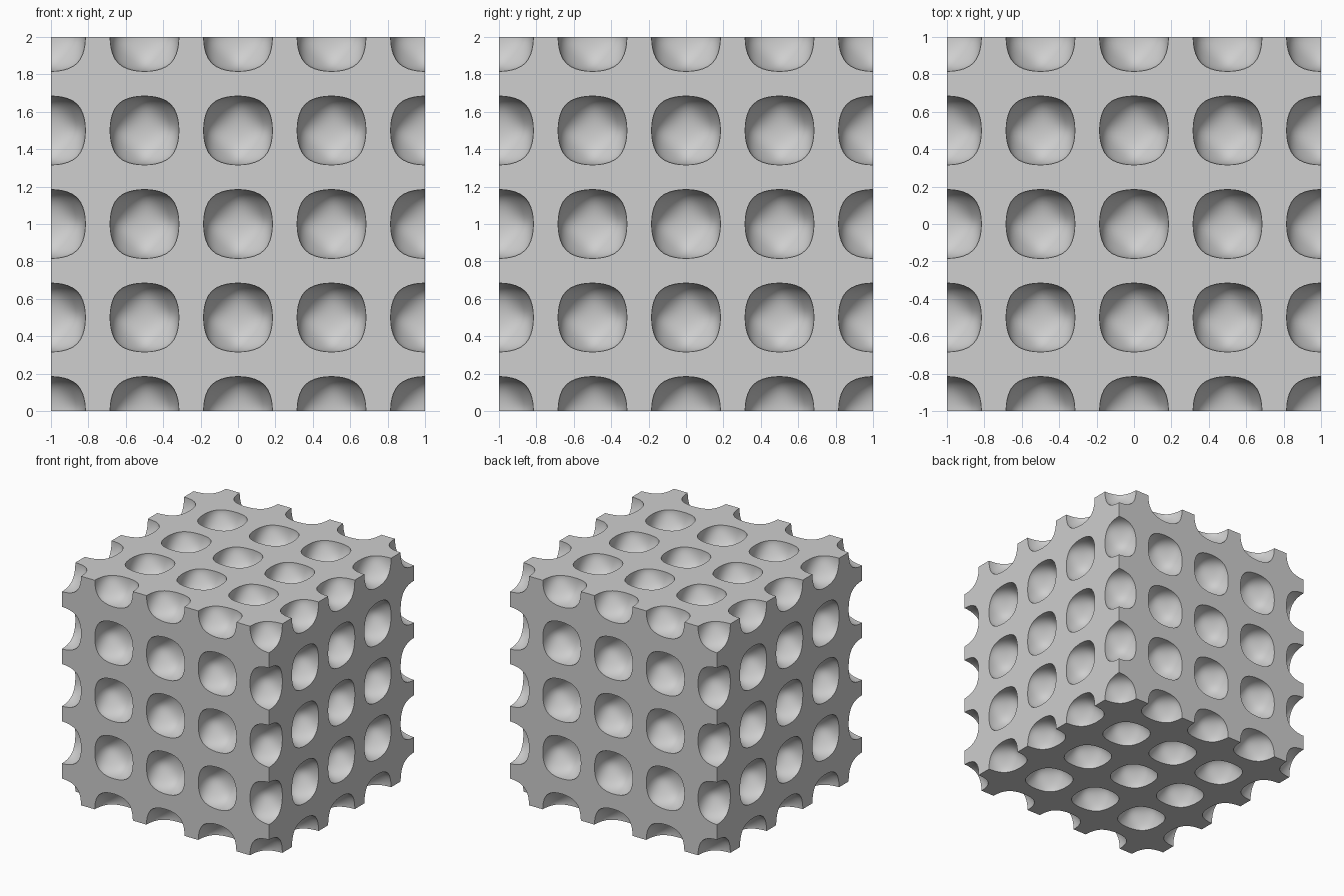
import bpy
import bmesh
import math
from mathutils import Matrix, Vector

default = bpy.data.objects.get("Cube")
if default:
    bpy.data.objects.remove(default, do_unlink=True)

SIZE = 2.0
PITCH = 0.5        # spacing of the cavities
RADIUS = 0.184     # half width of a cavity
SEGMENTS = 11      # odd, so no vertex lies on a cut plane


def make_material(name, rgb):
    mat = bpy.data.materials.new(name)
    mat.use_nodes = True
    mat.diffuse_color = (*rgb, 1)
    mat.node_tree.nodes["Principled BSDF"].inputs["Base Color"].default_value = (*rgb, 1)
    return mat


def make_object(name, bm):
    mesh = bpy.data.meshes.new(name)
    bm.to_mesh(mesh)
    bm.free()
    obj = bpy.data.objects.new(name, mesh)
    bpy.context.collection.objects.link(obj)
    return obj


def wave(co):
    """Periodic field whose level surface is one cavity per lattice point."""
    waves = [math.cos(2 * math.pi * c / PITCH) for c in co]
    return sum(waves) + math.prod(waves)


def cavity_point(co):
    """Move a point of a cube onto the level surface of the field."""
    direction = Vector([math.tan(c * math.pi / 4) for c in co]).normalized()
    level = wave((RADIUS, 0, 0))
    near, far = 0, PITCH / 2
    for _ in range(30):
        middle = (near + far) / 2
        if wave(direction * middle) > level:
            near = middle
        else:
            far = middle
    return direction * near


# Solid block
bm = bmesh.new()
bmesh.ops.create_cube(bm, size=SIZE, matrix=Matrix.Translation((0, 0, SIZE / 2)))
block = make_object("perforated_block", bm)
block.data.materials.append(make_material("plain grey", (0.62, 0.62, 0.62)))

# One rounded cavity
bm = bmesh.new()
bmesh.ops.create_cube(bm, size=2)
bmesh.ops.subdivide_edges(bm, edges=bm.edges[:], cuts=SEGMENTS - 1, use_grid_fill=True)
for v in bm.verts:
    v.co = cavity_point(v.co)
bmesh.ops.translate(bm, verts=bm.verts[:], vec=(-SIZE / 2, -SIZE / 2, 0))
cutter = make_object("cavity_cutter", bm)
cutter.hide_render = True

# Repeat it on a cubic lattice, including the faces, edges and corners
for axis in range(3):
    array = cutter.modifiers.new("array", "ARRAY")
    array.count = round(SIZE / PITCH) + 1
    array.use_relative_offset = False
    array.use_constant_offset = True
    array.constant_offset_displace = [PITCH if i == axis else 0 for i in range(3)]

# Hollow the block
cut = block.modifiers.new("cavities", "BOOLEAN")
cut.operation = "DIFFERENCE"
cut.solver = "MANIFOLD"
cut.object = cutter
bpy.context.view_layer.objects.active = block
bpy.ops.object.select_all(action="DESELECT")
block.select_set(True)
bpy.ops.object.modifier_apply(modifier=cut.name)
bpy.data.objects.remove(cutter, do_unlink=True)

# Smooth cavities, crisp rims
bpy.ops.object.shade_smooth_by_angle(angle=math.radians(35))
